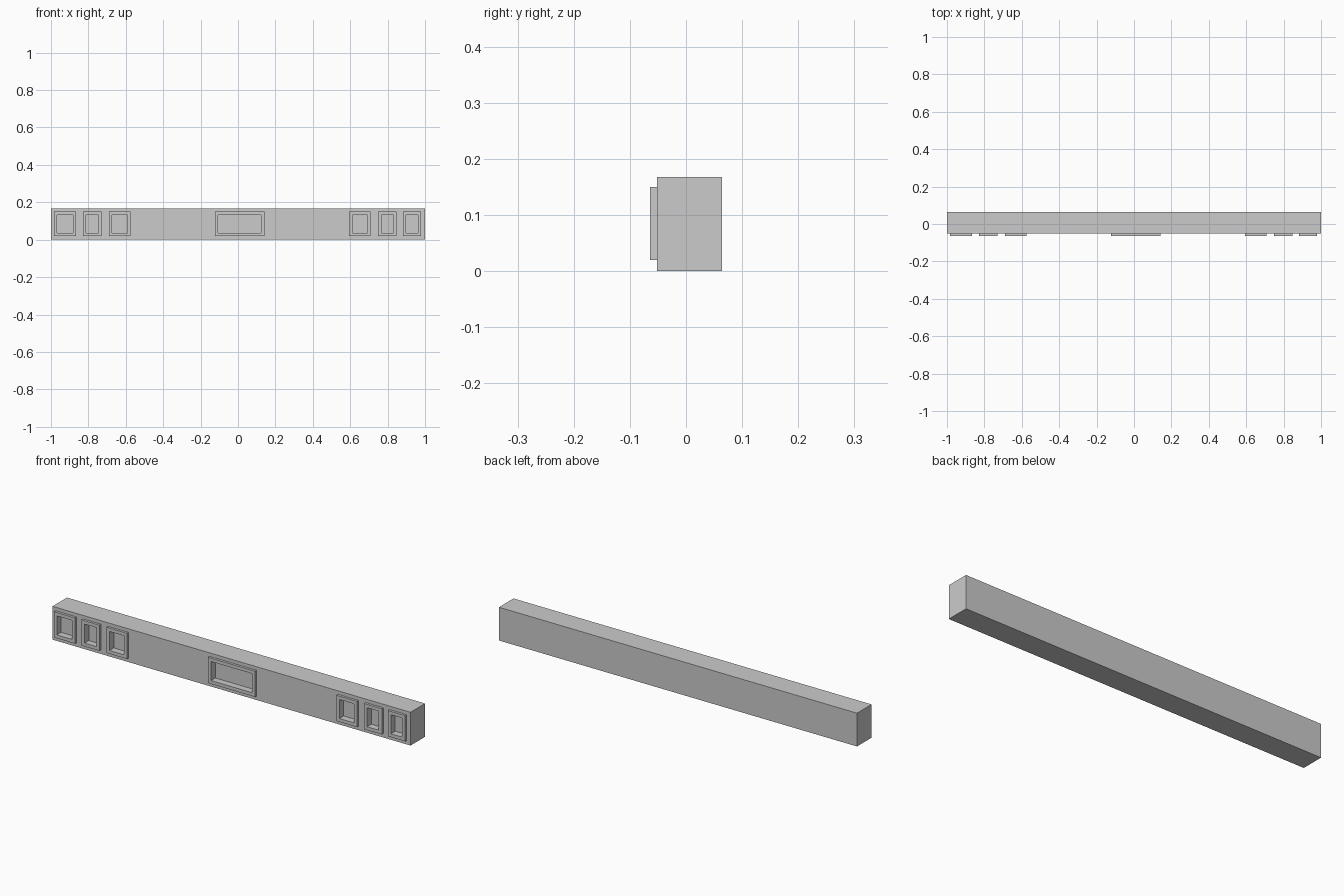
import bpy, bmesh

if "Cube" in bpy.data.objects:
    bpy.data.objects.remove(bpy.data.objects["Cube"])

BODY_FRONT, BODY_BACK, HEIGHT = -0.052, 0.064, 0.168
FRAME_FRONT, RECESS_BACK = -0.064, -0.03
Z0, Z1, RIM = 0.02, 0.15, 0.017
PANELS = [(-0.984, -0.866), (-0.829, -0.73), (-0.69, -0.575), (-0.123, 0.141),
          (0.594, 0.709), (0.749, 0.848), (0.882, 0.979)]


def add_box(bm, x0, x1, y0, y1, z0, z1):
    verts = bmesh.ops.create_cube(bm, size=1)["verts"]
    for v in verts:
        v.co = (x1 if v.co.x > 0 else x0,
                y1 if v.co.y > 0 else y0,
                z1 if v.co.z > 0 else z0)


def make_object(name, boxes):
    bm = bmesh.new()
    for b in boxes:
        add_box(bm, *b)
    mesh = bpy.data.meshes.new(name)
    bm.to_mesh(mesh)
    bm.free()
    ob = bpy.data.objects.new(name, mesh)
    bpy.context.collection.objects.link(ob)
    return ob


# Long beam with raised panels, all hollowed by one set of cutters
beam = make_object("beam", [(-1, 1, BODY_FRONT, BODY_BACK, 0, HEIGHT)])
frames = make_object("panel_frames", [(a, b, FRAME_FRONT, BODY_FRONT, Z0, Z1) for a, b in PANELS])
cutter = make_object("recess_cutter", [(a + RIM, b - RIM, FRAME_FRONT - 0.02, RECESS_BACK,
                                        Z0 + RIM, Z1 - RIM) for a, b in PANELS])

for ob in (beam, frames):
    mod = ob.modifiers.new("recesses", 'BOOLEAN')
    mod.operation = 'DIFFERENCE'
    mod.solver = 'EXACT'
    mod.object = cutter
    bpy.context.view_layer.objects.active = ob
    bpy.ops.object.modifier_apply(modifier=mod.name)

# Cutter is no longer needed once the recesses are applied
bpy.data.objects.remove(cutter)
